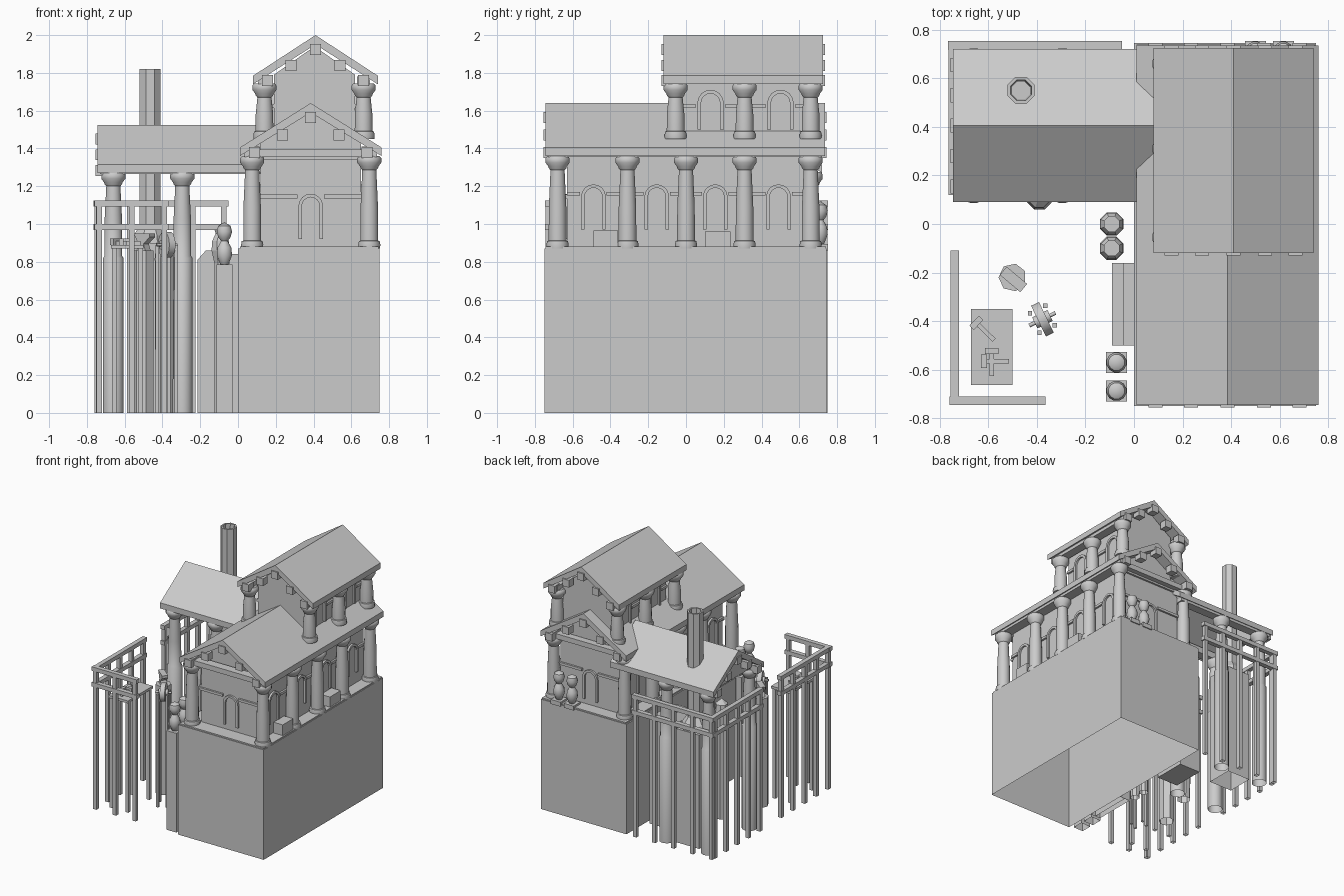
import bpy, bmesh, math
from mathutils import Matrix, Vector

if "Cube" in bpy.data.objects:
    bpy.data.objects.remove(bpy.data.objects["Cube"])


def finish(name, bm, smooth=False):
    bmesh.ops.recalc_face_normals(bm, faces=bm.faces)
    me = bpy.data.meshes.new(name)
    bm.to_mesh(me)
    bm.free()
    ob = bpy.data.objects.new(name, me)
    bpy.context.collection.objects.link(ob)
    if smooth:
        bpy.ops.object.select_all(action='DESELECT')
        ob.select_set(True)
        bpy.context.view_layer.objects.active = ob
        bpy.ops.object.shade_smooth_by_angle(angle=math.radians(40))
    return ob


def prism(name, pts, axis, a, b, open_bottom=False):
    """Extrude a 2D profile along an axis from a to b."""
    def place(p, t):
        return {'x': (t, p[0], p[1]), 'y': (p[0], t, p[1]), 'z': (p[0], p[1], t)}[axis]
    bm = bmesh.new()
    lo = [bm.verts.new(place(p, a)) for p in pts]
    hi = [bm.verts.new(place(p, b)) for p in pts]
    n = len(pts)
    for i in range(n):
        bm.faces.new((lo[i], lo[(i + 1) % n], hi[(i + 1) % n], hi[i]))
    bm.faces.new(hi)
    bm.normal_update()
    if not open_bottom:
        bm.faces.new(lo[::-1])
    return finish(name, bm)


def box(name, x0, x1, y0, y1, z0, z1):
    return prism(name, [(x0, y0), (x1, y0), (x1, y1), (x0, y1)], 'z', z0, z1, z0 == 0)


def lathe(name, x, y, profile, sides=16, smooth=True):
    """Spin a (radius, z) profile about a vertical line."""
    bm = bmesh.new()
    vs = [bm.verts.new((r, 0, z)) for r, z in profile]
    es = [bm.edges.new(e) for e in zip(vs, vs[1:])]
    bmesh.ops.spin(bm, geom=vs + es, axis=(0, 0, 1), cent=(0, 0, 0),
                   angle=math.tau, steps=sides, use_duplicate=False)
    bmesh.ops.remove_doubles(bm, verts=bm.verts, dist=1e-5)
    bmesh.ops.rotate(bm, verts=bm.verts, matrix=Matrix.Rotation(math.pi / sides, 3, 'Z'))
    bmesh.ops.translate(bm, verts=bm.verts, vec=(x, y, 0))
    return finish(name, bm, smooth)


def column(name, x, y, z0, z1, footing=None):
    p = [(0, z0), (.058, z0), (.06, z0 + .02), (.056, z0 + .04), (.048, z0 + .042),
         (.047, z0 + (z1 - z0) * .45), (.038, z1 - .075), (.047, z1 - .065), (.05, z1 - .055),
         (.065, z1 - .035), (.065, z1 - .012), (.055, z1), (0, z1)]
    if footing is not None:
        p = [(.055, footing), (.055, z0), (.048, z0 + .01)] + p[5:]
    lathe(name, x, y, p)


def gable_roof(name, axis, c, half, a, b, ze, zr, block_ends, offs):
    """Chevron roof slab with square blocks hung along the gable rakes."""
    prism(name, [(c - half, ze), (c - half, ze + .045), (c, zr), (c + half, ze + .045),
                 (c + half, ze), (c, zr - .05)], axis, a, b)
    slope = (zr - ze - .045) / half
    for e in block_ends:
        inner = a + .05 if e == a else b - .05
        outer = e - .01 if e == a else e + .01
        for o in offs:
            z, u, s = zr - .075 - abs(o) * slope, c + o, .029
            prism(name + "_block", [(u - s, z - s), (u + s, z - s), (u + s, z + s), (u - s, z + s)],
                  axis, min(inner, outer), max(inner, outer))


def house(name, x0, x1, y0, y1, z0, ze, zr):
    c = (x0 + x1) / 2
    prism(name, [(x0, z0), (x1, z0), (x1, ze), (c, zr), (x0, ze)], 'y', y0, y1)


def arch(name, axis, c, z0, w, h, a, b):
    """Arched surround with a raised keystone-free rim and an inner panel."""
    def curve(r, top):
        return [(c + r * math.cos(t * math.pi / 8), top + r * math.sin(t * math.pi / 8)) for t in range(9)]
    top = z0 + h - w
    rim = [(c + w, z0)] + curve(w, top) + [(c - w, z0)]
    inn = [(c + w * .72, z0)] + curve(w * .72, top) + [(c - w * .72, z0)]
    prism(name, rim + inn[::-1], axis, a, b)


# main podium, open underneath
box("podium", 0, .75, -.75, .745, 0, .87)
box("podium_edge", .01, .745, -.745, .74, .865, .88)

# main hall
house("hall_walls", .12, .65, -.63, .64, .87, 1.43, 1.6)
gable_roof("hall_roof", 'y', .385, .375, -.745, .735, 1.36, 1.64, (-.745, .735), (-.297, -.15, 0, .15, .297))
for x in (.075, .695):
    for y in (-.68, -.31, 0, .31, .66):
        column("hall_column", x, y, .87, 1.36)
    box("hall_beam", x - .04, x + .04, -.73, .72, 1.355, 1.41)
for y in (-.68, .66):
    box("hall_cross_beam", .075, .695, y - .035, y + .035, 1.355, 1.395)

# upper storey
house("upper_walls", .19, .62, -.02, .65, 1.4, 1.79, 1.94)
gable_roof("upper_roof", 'y', .41, .33, -.12, .725, 1.74, 2.0, (-.12, .725), (-.255, -.13, 0, .13, .255))
for x in (.14, .665):
    for y in (-.055, .31, .66):
        column("upper_column", x, y, 1.45, 1.745)
    box("upper_beam", x - .035, x + .035, -.11, .71, 1.74, 1.78)

# arched openings and string courses
for y0, y1 in ((-.645, -.62), (.63, .655)):
    arch("hall_end_arch", 'y', .385, .92, .065, .24, y0, y1)
    for x0, x1 in ((.115, .315), (.455, .655)):
        box("hall_end_band", x0, x1, y0, y1, 1.135, 1.155)
    box("hall_top_band", .115, .655, y0, y1, 1.34, 1.37)
for x0, x1 in ((.105, .125), (.645, .665)):
    for y in (-.49, -.155, .155, .49):
        arch("hall_side_arch", 'x', y, .97, .065, .24, x0, x1)
    for y0, y1 in ((-.63, -.56), (-.42, -.225), (-.085, .085), (.225, .42), (.56, .64)):
        box("hall_side_band", x0, x1, y0, y1, 1.15, 1.17)
for x0, x1 in ((.175, .2), (.61, .635)):
    for y in (.13, .5):
        arch("upper_arch", 'x', y, 1.5, .07, .21, x0, x1)
    for y0, y1 in ((-.02, .05), (.21, .42), (.58, .65)):
        box("upper_band", x0, x1, y0, y1, 1.615, 1.635)

# crates on the podium
box("crate", .655, .735, -.49, -.36, .87, .965)
box("crate", .655, .735, .10, .235, .87, .96)

# open workshop wing
gable_roof("wing_roof", 'x', .405, .315, -.745, .16, 1.27, 1.525, (-.745,), (-.25, -.125, 0, .125, .25))
for y in (.15, .66):
    for x in (-.66, -.295):
        column("wing_column", x, y, .82, 1.275, 0)
    box("wing_beam", -.73, .12, y - .035, y + .035, 1.265, 1.315)
prism("wing_gable", [(.13, 1.29), (.68, 1.29), (.405, 1.49)], 'x', -.70, -.67)

# forge with hollow chimney
box("forge", -.57, -.37, .44, .65, 0, .9)
lathe("forge_hood", -.465, .55, [(.1, .9), (.095, .94), (.06, .99)], 8, False)
lathe("chimney", -.465, .55, [(.06, .9), (.06, 1.82), (.046, 1.82), (.04, 1.6), (0, 1.6)], 8, True)
prism("quench_trough", [(-.215, 0), (-.03, 0), (-.03, .84), (-.1, .86), (-.17, .86), (-.215, .81)],
      'y', .24, .5)
lathe("ore_heap", -.39, .11, [(.05, 0), (.055, .82), (.045, .9), (0, .94)], 8, False)


# fences on tall posts
def fence(axis, c, a, b, count):
    for z in (.985, 1.108):
        if axis == 'x':
            box("fence_rail", a, b, c - .018, c + .018, z - .016, z + .016)
        else:
            box("fence_rail", c - .018, c + .018, a, b, z - .016, z + .016)
    for i in range(count):
        t = a + .025 + (b - a - .05) * i / (count - 1)
        x, y = (t, c) if axis == 'x' else (c, t)
        box("fence_post", x - .015, x + .015, y - .015, y + .015, 0, 1.12)


fence('x', .735, -.765, -.05, 5)
fence('y', -.745, .12, .73, 5)
fence('y', -.738, -.745, -.11, 5)
fence('x', -.728, -.76, -.365, 3)

# steps beside the podium
box("lower_step", -.09, -.045, -.5, -.16, 0, .79)
box("upper_step", -.045, 0, -.5, -.16, 0, .84)

# round-headed shrubs in square planters
def shrub(x, y, z, foot):
    box("planter", x - .043, x + .043, y - .043, y + .043, foot, z + .02)
    lathe("shrub", x, y, [(.0, z), (.022, z + .02), (.042, z + .07), (.038, z + .11), (.018, z + .145),
                          (.034, z + .165), (.042, z + .195), (.034, z + .225), (0, z + .245)], 12)


for y in (-.57, -.687):
    shrub(-.072, y, .765, 0)
for x in (.5, .615):
    shrub(x, .71, .875, .86)

# storage jars
for y in (0, -.1):
    lathe("jar", -.092, y, [(.035, 0), (.035, .79), (.052, .86), (.048, .91), (.028, .95),
                            (.035, .97), (0, .97)], 8, False)

# work table with tools
box("table_top", -.672, -.5, -.663, -.35, .87, .89)
for x in (-.655, -.517):
    for y in (-.64, -.375):
        box("table_leg", x - .013, x + .013, y - .013, y + .013, 0, .875)
for x, y, ang in ((-.615, -.44, .8), (-.585, -.57, 0), (-.57, -.565, 1.57)):
    for ob in (box("tool_handle", -.009, .009, -.055, .05, 0.001, .02),
               box("tool_head", -.028, .028, .035, .06, 0.001, .035)):
        ob.location = (x, y, .889)
        ob.rotation_euler.z = ang

# stump with anvil
lathe("stump", -.5, -.22, [(.058, 0), (.058, .86), (0, .86)], 7, False)
ob = prism("anvil", [(-.03, 0), (.03, 0), (.018, .035), (.06, .07), (.06, .09), (-.05, .09), (-.018, .035)],
           'y', -.022, .022)
ob.location, ob.rotation_euler.z = (-.5, -.225, .86), -.7

# grinding wheel on a stand
turn = Matrix.Translation((-.377, -.392, .89)) @ Matrix.Rotation(.45, 4, 'Z')
for name, r, w in (("grind_wheel", .07, .018), ("grind_hub", .025, .035), ("grind_axle", .008, .06)):
    bm = bmesh.new()
    bmesh.ops.create_cone(bm, cap_ends=True, segments=14, radius1=r, radius2=r, depth=2 * w,
                          matrix=turn @ Matrix.Rotation(math.pi / 2, 4, 'Y'))
    finish(name, bm, True)
for sx in (-.035, .035):
    for sy in (-.045, .045):
        p = turn @ Vector((sx, sy, 0))
        box("grind_leg", p.x - .009, p.x + .009, p.y - .009, p.y + .009, 0, .89)
